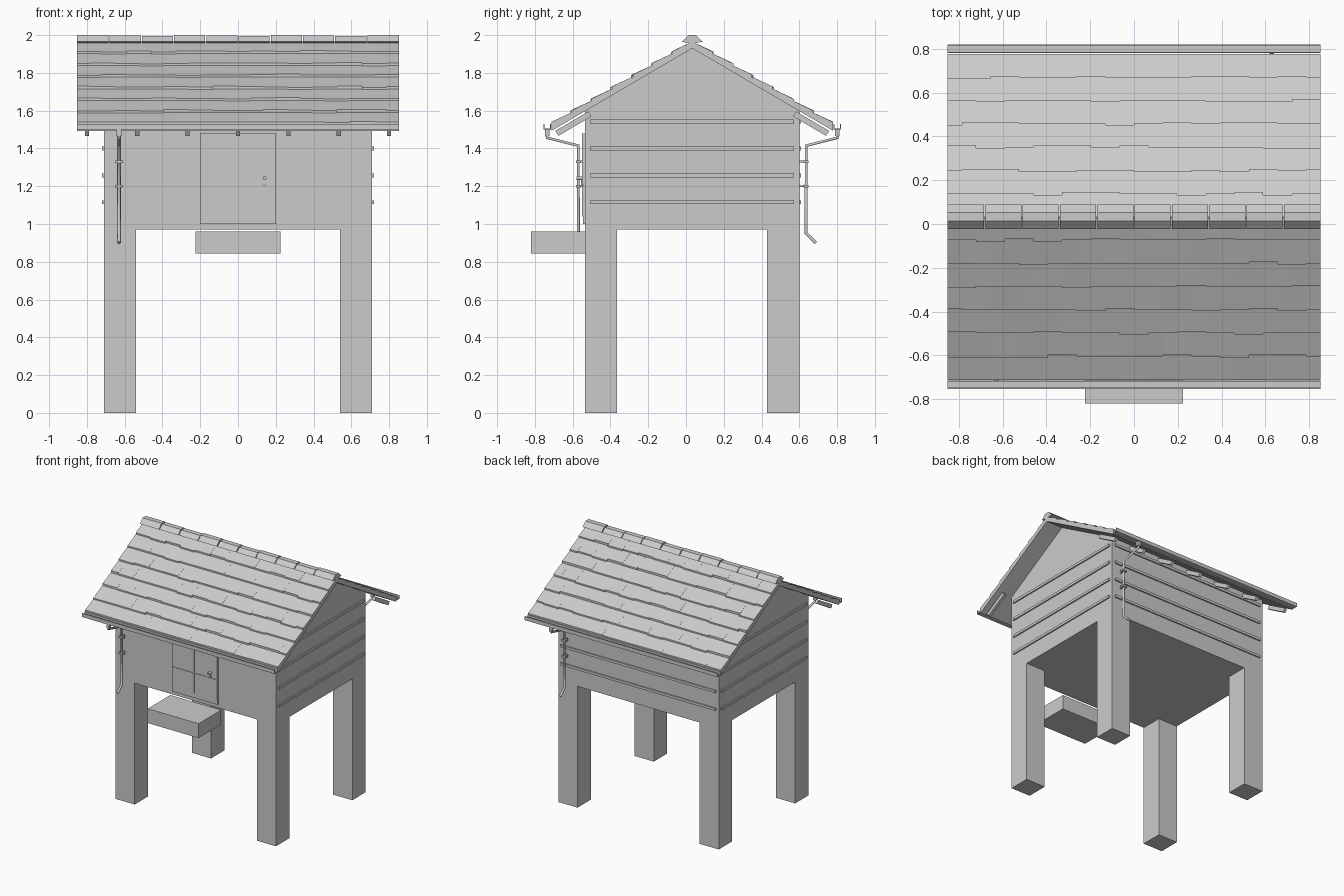
import bpy, bmesh, math, random
from mathutils import Vector

random.seed(4)
if "Cube" in bpy.data.objects:
    bpy.data.objects.remove(bpy.data.objects["Cube"], do_unlink=True)

grey = bpy.data.materials.new("light_grey")
grey.use_nodes = True
grey.diffuse_color = (0.6, 0.6, 0.6, 1)
grey.node_tree.nodes["Principled BSDF"].inputs["Base Color"].default_value = (0.6, 0.6, 0.6, 1)

CY = 0.033                  # y of the ridge and house centre
SLOPE = 0.586
HALF_X, HALF_Y = 0.71, 0.567
FLOOR, APEX = 0.97, 1.93
ROOF_X, EAVE = 0.853, 0.745


def roof_z(d, lift=0.0):
    """Height of the roof underside at distance d from the ridge."""
    return APEX - SLOPE * d + lift


def prism(bm, profile, x0, x1):
    """Extrude a (y, z) outline along x."""
    a = [bm.verts.new((x0, y, z)) for y, z in profile]
    b = [bm.verts.new((x1, y, z)) for y, z in profile]
    n = len(a)
    bm.faces.new(a)
    bm.faces.new(b[::-1])
    for i in range(n):
        bm.faces.new((a[i], b[i], b[(i + 1) % n], a[(i + 1) % n]))


def box(bm, x0, x1, y0, y1, z0, z1):
    prism(bm, [(y0, z0), (y1, z0), (y1, z1), (y0, z1)], x0, x1)


def finish(name, bm):
    bmesh.ops.recalc_face_normals(bm, faces=bm.faces)
    me = bpy.data.meshes.new(name)
    bm.to_mesh(me)
    bm.free()
    me.materials.append(grey)
    ob = bpy.data.objects.new(name, me)
    bpy.context.collection.objects.link(ob)
    return ob


def pipe(name, points, radius):
    cu = bpy.data.curves.new(name, "CURVE")
    cu.dimensions = "3D"
    cu.bevel_depth = radius
    cu.bevel_resolution = 1
    cu.use_fill_caps = True
    sp = cu.splines.new("POLY")
    sp.points.add(len(points) - 1)
    for p, co in zip(sp.points, points):
        p.co = (*co, 1)
    cu.materials.append(grey)
    ob = bpy.data.objects.new(name, cu)
    bpy.context.collection.objects.link(ob)


# House body with gables
bm = bmesh.new()
wall_top = roof_z(HALF_Y)
prism(bm, [(CY - HALF_Y, FLOOR), (CY + HALF_Y, FLOOR), (CY + HALF_Y, wall_top),
           (CY, APEX), (CY - HALF_Y, wall_top)], -HALF_X, HALF_X)
finish("house_body", bm)

# Four legs
for sx, side in ((1, "left"), (-1, "right")):
    for sy, end in ((-1, "front"), (1, "back")):
        bm = bmesh.new()
        box(bm, *sorted((sx * 0.54, sx * HALF_X)),
            *sorted((CY + sy * 0.397, CY + sy * HALF_Y)), 0, FLOOR)
        finish(f"{end}_{side}_leg", bm)

# Siding battens on the two gable walls and the back
bm = bmesh.new()
for z in (1.115, 1.257, 1.4, 1.543):
    for s in (-1, 1):
        box(bm, *sorted((s * HALF_X, s * (HALF_X + 0.01))), CY - 0.54, CY + 0.54, z - 0.01, z + 0.01)
    box(bm, -0.685, 0.685, CY + HALF_Y, CY + HALF_Y + 0.01, z - 0.01, z + 0.01)
finish("siding_battens", bm)

# Roof deck
bm = bmesh.new()
prism(bm, [(CY - EAVE, roof_z(EAVE)), (CY, APEX), (CY + EAVE, roof_z(EAVE)),
           (CY + EAVE, roof_z(EAVE, 0.03)), (CY, APEX + 0.03), (CY - EAVE, roof_z(EAVE, 0.03))],
      -ROOF_X, ROOF_X)
finish("roof_deck", bm)

# Overlapping shingles with uneven lower edges
ROWS, COLS = 7, 13
step = 2 * ROOF_X / COLS
bm = bmesh.new()
for s in (-1, 1):
    for row in range(ROWS):
        shift = step / 2 if row % 2 else 0
        for col in range(COLS + (row % 2)):
            x0 = max(-ROOF_X, -ROOF_X + col * step - shift)
            x1 = min(ROOF_X, -ROOF_X + (col + 1) * step - shift)
            d0 = EAVE / ROWS * row
            d1 = EAVE / ROWS * (row + 1)
            if row < ROWS - 1:
                d1 += random.choice((-0.006, 0, 0, 0.006))
            top = 0.047 + random.uniform(-0.002, 0.001)
            prism(bm, [(CY + s * d0, roof_z(d0, 0.028)), (CY + s * d1, roof_z(d1, 0.028)),
                       (CY + s * d1, roof_z(d1, top)), (CY + s * d0, roof_z(d0, 0.035))], x0, x1)
finish("shingles", bm)

# Ridge caps
bm = bmesh.new()
count = 10
w = 2 * ROOF_X / count
for i in range(count):
    x = -ROOF_X + i * w
    top = 2.0 - (i % 3) * 0.003
    prism(bm, [(CY - 0.055, 1.965), (CY - 0.02, top), (CY + 0.02, top),
               (CY + 0.055, 1.965), (CY, 1.955)],
          x + (0.003 if i else 0), x + w - (0.003 if i < count - 1 else 0))
finish("ridge_caps", bm)

# Rafter tails under both eaves
bm = bmesh.new()
for s in (-1, 1):
    for i in range(7):
        x = -0.8 + i * 0.8 / 3
        prism(bm, [(CY + s * 0.55, roof_z(0.55, -0.012)), (CY + s * 0.725, roof_z(0.725, -0.012)),
                   (CY + s * 0.708, roof_z(0.708, -0.048)), (CY + s * 0.533, roof_z(0.533, -0.048))],
              x - 0.011, x + 0.011)
finish("rafter_tails", bm)

# Gutters, downpipes and their wall clips
for s, end in ((-1, "front"), (1, "back")):
    bm = bmesh.new()
    outline = [(0.748, 1.53), (0.748, 1.5), (0.787, 1.5), (0.787, 1.53),
               (0.781, 1.53), (0.781, 1.506), (0.754, 1.506), (0.754, 1.53)]
    prism(bm, [(CY + s * d, z) for d, z in outline], -ROOF_X, ROOF_X)
    finish(f"{end}_gutter", bm)

    px = s * 0.63
    bm = bmesh.new()
    box(bm, px - 0.012, px + 0.012, CY + s * 0.768 - 0.012, CY + s * 0.768 + 0.012, 1.465, 1.502)
    finish(f"{end}_gutter_outlet", bm)
    path = [(0.768, 1.48), (0.768, 1.456), (0.603, 1.415), (0.603, 0.95), (0.655, 0.9)]
    pipe(f"{end}_downpipe", [(px, CY + s * d, z) for d, z in path], 0.01)

    bm = bmesh.new()
    for z in (1.2, 1.33):
        box(bm, px - 0.02, px + 0.02, *sorted((CY + s * 0.59, CY + s * 0.616)), z - 0.007, z + 0.007)
        box(bm, px - 0.005, px + 0.005, *sorted((CY + s * HALF_Y, CY + s * 0.6)), z - 0.005, z + 0.005)
    finish(f"{end}_pipe_clips", bm)

# Door slab with four thin panels
front = CY - HALF_Y
bm = bmesh.new()
box(bm, -0.2, 0.2, front - 0.012, front, 1.0, 1.48)
finish("door", bm)
bm = bmesh.new()
for x0, x1 in ((-0.2, -0.004), (0.004, 0.2)):
    for z0, z1 in ((1.04, 1.2), (1.208, 1.48)):
        box(bm, x0, x1, front - 0.016, front - 0.012, z0, z1)
finish("door_panels", bm)

# Door handle: round knob on a narrow plate
bm = bmesh.new()
box(bm, 0.136, 0.146, front - 0.022, front - 0.012, 1.205, 1.245)
finish("handle_plate", bm)
pipe("door_knob", [(0.141, front - 0.012, 1.243), (0.141, front - 0.045, 1.243)], 0.011)

# Floating doorstep
bm = bmesh.new()
box(bm, -0.225, 0.225, -0.82, front, 0.845, 0.96)
finish("doorstep", bm)
